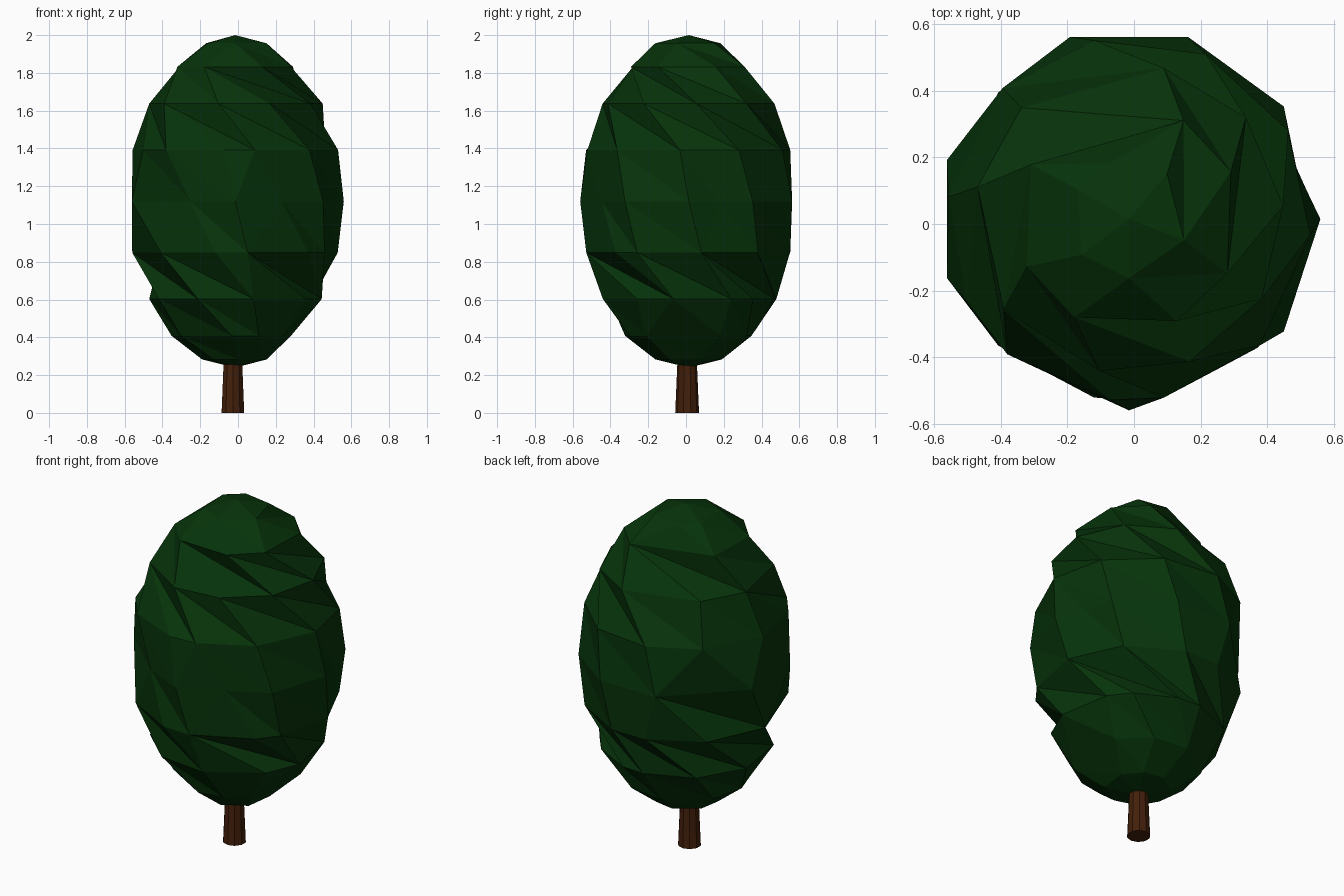
import bpy, bmesh, math

if "Cube" in bpy.data.objects:
    bpy.data.objects.remove(bpy.data.objects["Cube"])


def material(name, color):
    mat = bpy.data.materials.new(name)
    mat.use_nodes = True
    mat.diffuse_color = color
    mat.node_tree.nodes["Principled BSDF"].inputs["Base Color"].default_value = color
    return mat


def finish(bm, name, mat):
    bmesh.ops.recalc_face_normals(bm, faces=bm.faces)
    mesh = bpy.data.meshes.new(name)
    bm.to_mesh(mesh)
    bm.free()
    obj = bpy.data.objects.new(name, mesh)
    bpy.context.collection.objects.link(obj)
    mesh.materials.append(mat)
    return obj


# Crown: uneven rings on an ellipsoid, joined by skewed triangles
RADIUS, HALF_HEIGHT = 0.575, 0.88
CENTRE = (-0.015, 0.015, 1.12)
# Corner directions in degrees for each ring, from top to bottom
RING_ANGLES = [
    [50, 110, 150, 217, 270, 339],
    [25, 61, 151, 205, 241, 295, 331],
    [5, 41, 77, 134, 168, 216, 259, 293, 329],
    [29, 65, 101, 134, 173, 207, 228, 264, 281, 316, 355],
    [0, 18, 36, 72, 108, 162, 198, 243, 270, 298, 324],
    [7, 42, 78, 101, 136, 175, 224, 259, 277, 315, 330],
    [29, 47, 78, 95, 131, 168, 210, 245, 282, 324, 350],
    [29, 65, 101, 150, 185, 212, 267, 292, 318],
    [20, 60, 100, 150, 190, 230, 275, 325],
]
# Equator corners that sink inward as grooves
GROOVES, GROOVE_DEPTH = {18, 243, 298}, 0.91
# How far each band twists on its way down
BAND_TWIST = [20, 40, 38, 15, 15, 36, 30, 20]


def zip_rings(bm, upper, lower, twist):
    """Join two rings of (angle, vert), always advancing the one that trails."""
    start = upper[0][0]
    upper = [(d - start, v) for d, v in upper]
    lower = sorted((((d - start - twist + 18) % 360 - 18, v) for d, v in lower),
                   key=lambda item: item[0])
    upper.append((upper[0][0] + 360, upper[0][1]))
    lower.append((lower[0][0] + 360, lower[0][1]))
    a, b = 0, 0
    while a < len(upper) - 1 or b < len(lower) - 1:
        move_upper = b == len(lower) - 1 or (
            a < len(upper) - 1 and upper[a + 1][0] < lower[b + 1][0])
        tip = upper[a + 1][1] if move_upper else lower[b + 1][1]
        bm.faces.new((upper[a][1], lower[b][1], tip))
        a, b = (a + 1, b) if move_upper else (a, b + 1)


def build_crown(mat):
    bm = bmesh.new()
    cx, cy, cz = CENTRE
    rings = []
    for i, angles in enumerate(RING_ANGLES, 1):
        polar = math.pi * i / (len(RING_ANGLES) + 1)
        z = cz + HALF_HEIGHT * math.cos(polar)
        ring = []
        for d in angles:
            r = RADIUS * math.sin(polar) * (GROOVE_DEPTH if d in GROOVES else 1)
            turn = math.radians(d)
            ring.append((d, bm.verts.new((cx + r * math.cos(turn),
                                          cy + r * math.sin(turn), z))))
        rings.append(ring)
    for upper, lower, twist in zip(rings, rings[1:], BAND_TWIST):
        zip_rings(bm, upper, lower, twist)
    for ring, z in ((rings[0], cz + HALF_HEIGHT), (rings[-1], cz - HALF_HEIGHT)):
        pole = bm.verts.new((cx, cy, z))
        for k in range(len(ring)):
            bm.faces.new((ring[k][1], ring[(k + 1) % len(ring)][1], pole))
    return finish(bm, "crown", mat)


# Trunk: short tapered post running up into the crown
def build_trunk(mat):
    bm = bmesh.new()
    bmesh.ops.create_cone(bm, cap_ends=True, segments=10,
                          radius1=0.063, radius2=0.046, depth=0.4)
    bmesh.ops.translate(bm, verts=bm.verts, vec=(-0.027, 0.006, 0.2))
    return finish(bm, "trunk", mat)


build_crown(material("leaf green", (0.002, 0.033, 0.003, 1)))
build_trunk(material("bark brown", (0.056, 0.014, 0.003, 1)))
